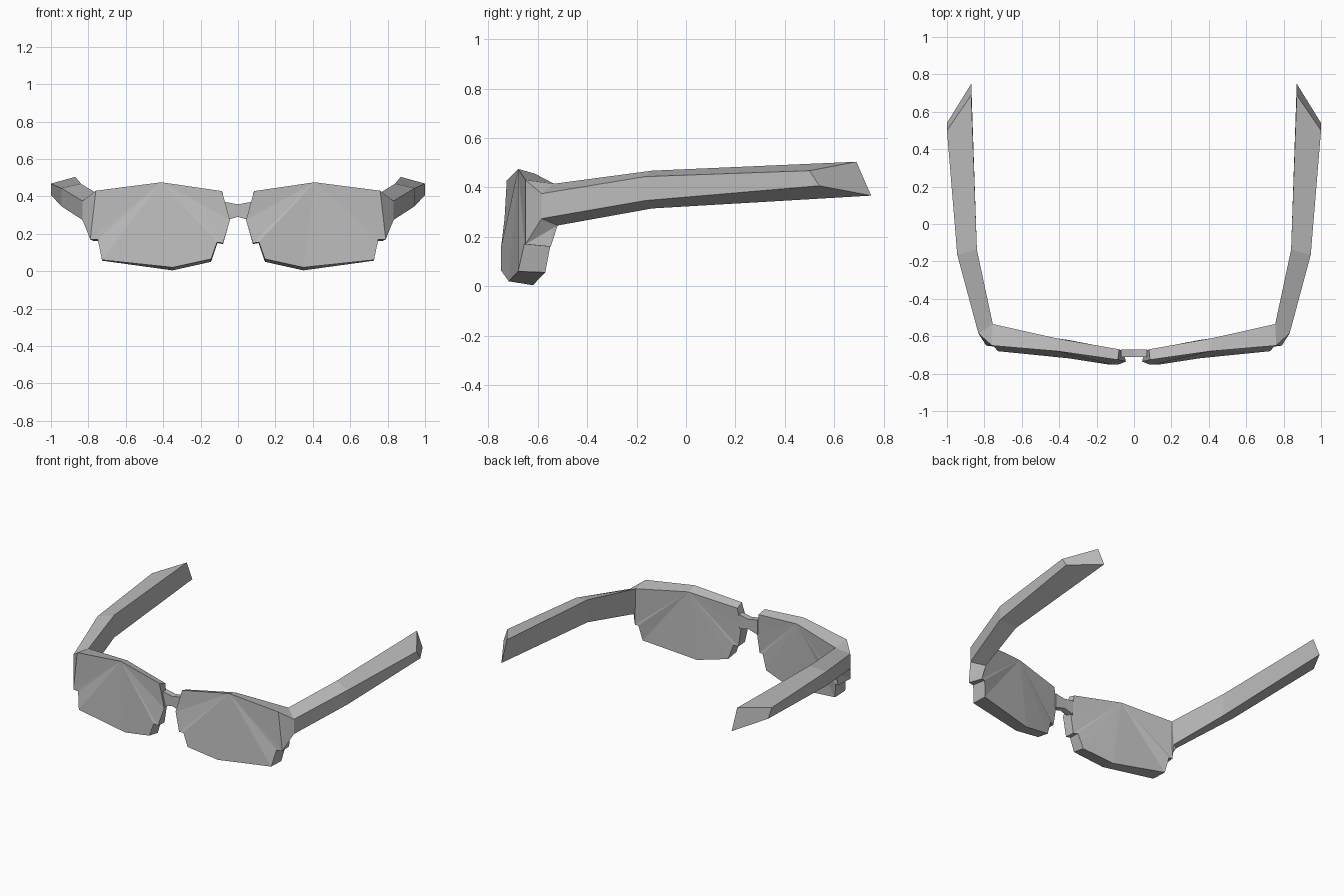
import bpy
import bmesh

cube = bpy.data.objects.get("Cube")
if cube:
    bpy.data.objects.remove(cube, do_unlink=True)

# One plain grey for the whole pair of glasses
grey = bpy.data.materials.new("plain grey")
grey.use_nodes = True
colour = (0.5, 0.5, 0.5, 1)
grey.diffuse_color = colour
grey.node_tree.nodes["Principled BSDF"].inputs["Base Color"].default_value = colour


def loft(name, rings, side=1, fan=False, cap_start=True):
    """Join matching rings of points; caps are single faces or fans from the first point."""
    bm = bmesh.new()
    loops = [[bm.verts.new((side * x, y, z)) for x, y, z in ring] for ring in rings]
    n = len(loops[0])
    for a, b in zip(loops, loops[1:]):
        for i in range(n):
            j = (i + 1) % n
            bm.faces.new((a[i], a[j], b[j], b[i]))
    for cap in ([loops[0]] if cap_start else []) + [loops[-1]]:
        if fan:
            for i in range(1, n - 1):
                bm.faces.new((cap[0], cap[i], cap[i + 1]))
        else:
            bm.faces.new(cap)
    bmesh.ops.remove_doubles(bm, verts=bm.verts, dist=0.0005)
    bmesh.ops.recalc_face_normals(bm, faces=bm.faces)
    mesh = bpy.data.meshes.new(name)
    bm.to_mesh(mesh)
    bm.free()
    mesh.materials.append(grey)
    obj = bpy.data.objects.new(name, mesh)
    bpy.context.collection.objects.link(obj)
    return obj


# Lens outlines, from the top middle inwards, past the nose notch and round the outer step
lens_front = [
    (.41, -.68, .475), (.086, -.726, .428), (.043, -.735, .273), (.08, -.75, .15),
    (.112, -.75, .155), (.144, -.75, .065), (.35, -.718, .02), (.727, -.68, .06),
    (.75, -.655, .17), (.79, -.65, .17), (.76, -.65, .43),
]
lens_back = [
    (.41, -.612, .456), (.08, -.67, .41), (.06, -.68, .273), (.08, -.68, .145),
    (.11, -.67, .15), (.144, -.66, .05), (.35, -.62, .004), (.727, -.57, .056),
    (.745, -.55, .16), (.77, -.548, .16), (.755, -.535, .415),
]

# Arm sections: outer top, outer bottom, inner bottom, inner top
hinge_root = [lens_front[-1], lens_front[-2], lens_back[-2], lens_back[-1]]
hinge = [(.832, -.585, .375), (.832, -.585, .274), (.76, -.52, .246), lens_back[-1]]
bend = [(.945, -.165, .444), (.945, -.165, .347), (.84, -.137, .315), (.84, -.137, .468)]
tip = [(1, .5, .468), (1, .54, .407), (.87, .75, .367), (.87, .69, .504)]

for label, side in (("left", 1), ("right", -1)):
    loft(label + "_lens", [lens_front, lens_back], side, fan=True)
    loft(label + "_arm", [hinge_root, hinge, bend, tip], side, cap_start=False)

# Bridge over the nose, pinched in the middle
bridge = [
    [(x, -.71, low), (x, -.67, low), (x, -.67, high), (x, -.71, high)]
    for x, low, high in ((-.07, .27, .37), (0, .29, .357), (.07, .27, .37))
]
loft("bridge", bridge)
